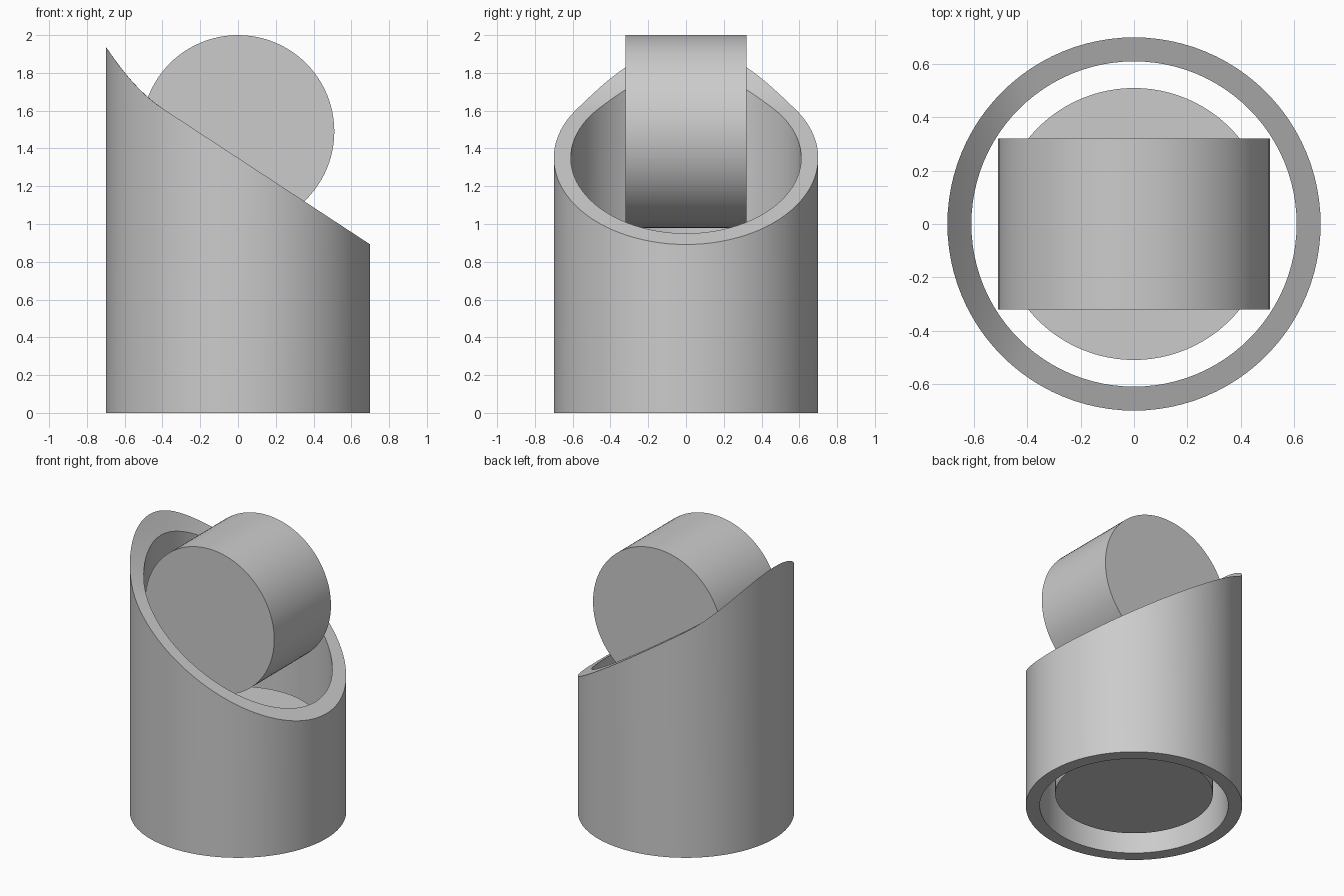
import bpy
import bmesh
from math import cos, sin, tau, radians

cube = bpy.data.objects.get("Cube")
if cube:
    bpy.data.objects.remove(cube, do_unlink=True)

OUTER, INNER, CORE = 0.70, 0.61, 0.51
SEGMENTS = 96

grey = bpy.data.materials.new("plain_grey")
grey.use_nodes = True
grey.diffuse_color = (0.6, 0.6, 0.6, 1)
grey.node_tree.nodes["Principled BSDF"].inputs["Base Color"].default_value = (0.6, 0.6, 0.6, 1)


def finish(obj):
    obj.data.materials.append(grey)
    bpy.ops.object.select_all(action="DESELECT")
    obj.select_set(True)
    bpy.context.view_layer.objects.active = obj
    bpy.ops.object.shade_smooth_by_angle(angle=radians(30))


def rim_height(x):
    """Straight slope that sweeps upward near the tall side."""
    sweep = max(0, -0.4 - x)
    return 1.35 - 0.655 * x + 1.45 * sweep ** 2


def cylinder(name, depth, location, rotation=(0, 0, 0)):
    bpy.ops.mesh.primitive_cylinder_add(vertices=SEGMENTS, radius=CORE, depth=depth,
                                        location=location, rotation=rotation)
    obj = bpy.context.object
    obj.name = name
    finish(obj)


# Open tube with a sloping rim: closed loop of rings, outside to inside
bm = bmesh.new()
middle = (OUTER + INNER) / 2
profile = [(OUTER, False), (OUTER, True), (middle, True), (INNER, True), (INNER, False)]
rings = []
for radius, on_rim in profile:
    ring = []
    for i in range(SEGMENTS):
        x, y = radius * cos(tau * i / SEGMENTS), radius * sin(tau * i / SEGMENTS)
        ring.append(bm.verts.new((x, y, rim_height(x) if on_rim else 0)))
    rings.append(ring)
for a, b in zip(rings, rings[1:] + rings[:1]):
    for i in range(SEGMENTS):
        j = (i + 1) % SEGMENTS
        bm.faces.new((a[i], a[j], b[j], b[i]))
bmesh.ops.recalc_face_normals(bm, faces=bm.faces)
mesh = bpy.data.meshes.new("sloped_tube")
bm.to_mesh(mesh)
bm.free()
tube = bpy.data.objects.new("sloped_tube", mesh)
bpy.context.collection.objects.link(tube)
finish(tube)

# Upright core inside the tube, and the drum lying across above it
cylinder("inner_core", 0.57, (0, 0, 0.375))
cylinder("cross_drum", 0.64, (0, 0, 1.49), (radians(90), 0, 0))
